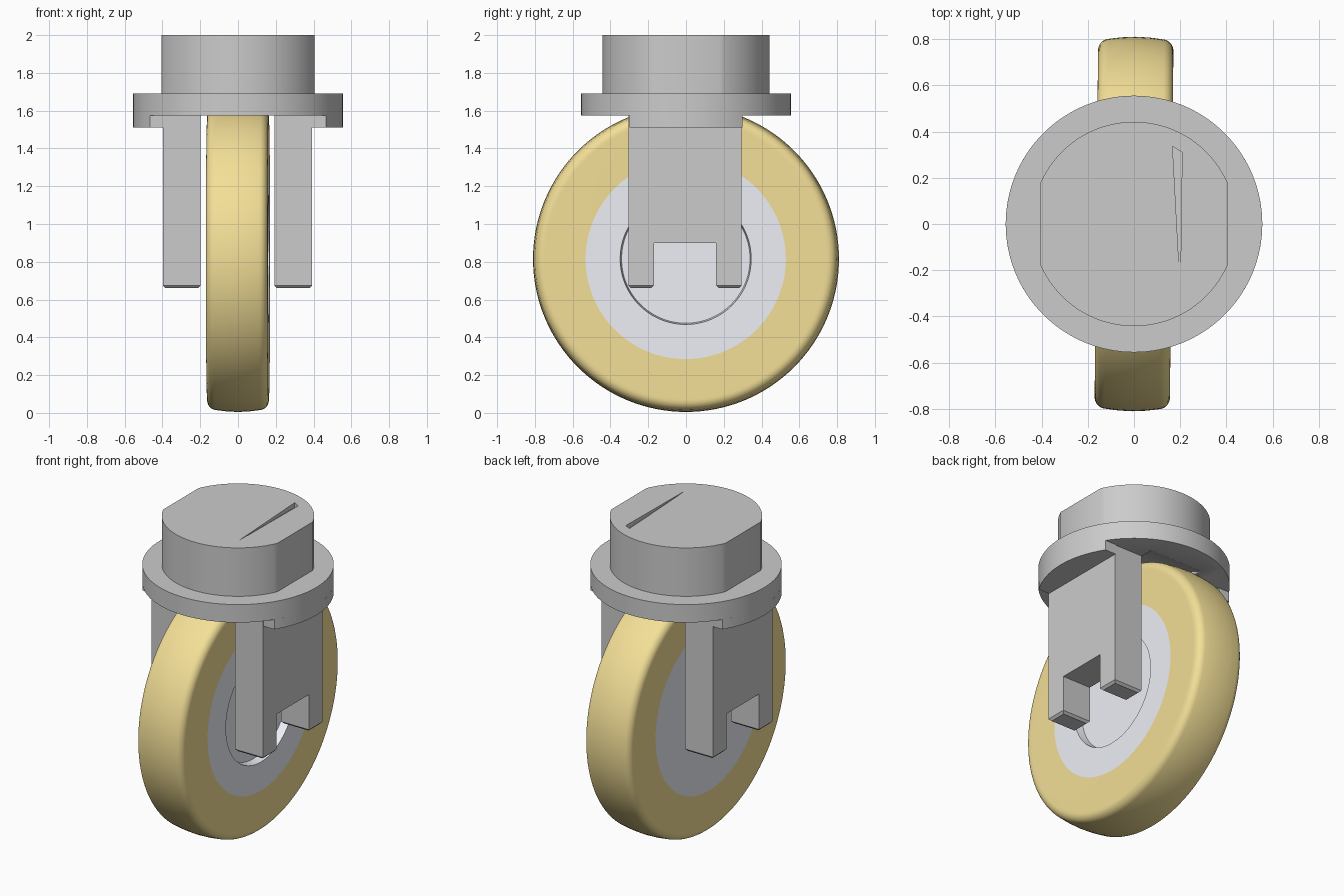
import bpy, bmesh, math
from mathutils import Matrix

if "Cube" in bpy.data.objects:
    bpy.data.objects.remove(bpy.data.objects["Cube"])

WHEEL_Z, WHEEL_R = 0.815, 0.81
FLANGE_R = 0.555


def material(name, rgb):
    m = bpy.data.materials.new(name)
    m.diffuse_color = (*rgb, 1)
    m.use_nodes = True
    m.node_tree.nodes["Principled BSDF"].inputs["Base Color"].default_value = m.diffuse_color
    return m


def finish(name, bm, mat=None, smooth=True):
    bmesh.ops.remove_doubles(bm, verts=bm.verts, dist=1e-5)
    bmesh.ops.recalc_face_normals(bm, faces=bm.faces)
    mesh = bpy.data.meshes.new(name)
    bm.to_mesh(mesh)
    bm.free()
    ob = bpy.data.objects.new(name, mesh)
    bpy.context.collection.objects.link(ob)
    if mat:
        mesh.materials.append(mat)
    if smooth:
        bpy.ops.object.select_all(action='DESELECT')
        ob.select_set(True)
        bpy.context.view_layer.objects.active = ob
        bpy.ops.object.shade_smooth_by_angle(angle=math.radians(30))
    return ob


def extruded(points, offset):
    """bmesh of a closed 3D outline pushed along offset"""
    bm = bmesh.new()
    face = bm.faces.new([bm.verts.new(p) for p in points])
    new = bmesh.ops.extrude_face_region(bm, geom=[face], use_keep_orig=True)['geom']
    bmesh.ops.translate(bm, vec=offset, verts=[g for g in new if isinstance(g, bmesh.types.BMVert)])
    return bm


def prism(name, outline, z0, z1):
    return finish(name, extruded([(x, y, z0) for x, y in outline], (0, 0, z1 - z0)))


def lathe(name, profile, mat, closed):
    """spin (x, radius) points about the wheel axle"""
    bm = bmesh.new()
    vs = [bm.verts.new((x, 0, r)) for x, r in profile]
    es = [bm.edges.new(p) for p in zip(vs, vs[1:])]
    if closed:
        es.append(bm.edges.new((vs[-1], vs[0])))
    bmesh.ops.spin(bm, geom=vs + es, cent=(0, 0, 0), axis=(1, 0, 0),
                   angle=2 * math.pi, steps=128, use_duplicate=False)
    ob = finish(name, bm, mat)
    ob.location.z = WHEEL_Z
    ob.rotation_euler.z = -0.01
    return ob


def cut(ob, cutter):
    mod = ob.modifiers.new("cut", 'BOOLEAN')
    mod.operation, mod.object, mod.solver = 'DIFFERENCE', cutter, 'EXACT'
    bpy.context.view_layer.objects.active = ob
    bpy.ops.object.modifier_apply(modifier=mod.name)
    bpy.data.objects.remove(cutter)


def arc(r, a0, a1, n):
    return [(r * math.cos(a0 + (a1 - a0) * i / n), r * math.sin(a0 + (a1 - a0) * i / n))
            for i in range(n + 1)]


yellow = material("tyre_yellow", (0.9, 0.74, 0.31))
lavender = material("hub_lavender", (0.86, 0.87, 0.93))

# Tyre: slightly crowned tread with rounded shoulders
half = [(0.162, 0.53), (0.163, 0.74)]
half += [(0.113 + x, 0.75 + y) for x, y in arc(0.05, 0, math.radians(82), 7)]
half += [(0.06, 0.807)]
profile = half + [(0, WHEEL_R)] + [(-x, r) for x, r in reversed(half)]
lathe("tyre", profile, yellow, True)

# Hub: flush disc, recessed on the right side only
lathe("hub", [(-0.162, 0), (-0.162, 0.53), (0.162, 0.53), (0.162, 0.347),
              (0.11, 0.34), (0.11, 0)], lavender, False)

# Flange with a curved clearance pocket for the wheel
flange = prism("flange", arc(FLANGE_R, 0, 2 * math.pi, 128)[:-1], 1.575, 1.69)
pocket = [(-0.192, y, z + WHEEL_Z) for y, z in arc(0.85, 0, 2 * math.pi, 128)[:-1]]
cut(flange, finish("pocket_cutter", extruded(pocket, (0.38, 0, 0))))

# Stem: round with two flats, and a thin sloping nick in its top
a = math.acos(0.404 / 0.442)
outline = arc(0.442, a, math.pi - a, 40) + arc(0.442, math.pi + a, 2 * math.pi - a, 40)
stem = prism("stem", outline, 1.69, 2.0)
bm = bmesh.new()
for x, y, z in [(0.167, 0.335, 1.97), (0.208, 0.31, 1.97), (0.167, 0.335, 2.02),
                (0.208, 0.31, 2.02), (0.2, -0.28, 1.999), (0.2, -0.28, 2.02)]:
    bm.verts.new((x, y, z))
bmesh.ops.convex_hull(bm, input=bm.verts)
cut(stem, finish("nick_cutter", bm, smooth=False))

# Fork legs with notched feet, and the shoulders joining them to the flange rim
leg = [(-0.305, 1.575), (-0.305, 0.66), (-0.17, 0.66), (-0.17, 0.90),
       (0.16, 0.90), (0.16, 0.66), (0.295, 0.66), (0.295, 1.575)]
b = math.asin(0.3 / FLANGE_R)
for side, x0 in (("left", -0.398), ("right", 0.192)):
    bm = extruded([(x0, y, z) for y, z in leg], (0.2, 0, 0))
    bmesh.ops.recalc_face_normals(bm, faces=bm.faces)
    feet = [e for e in bm.edges if all(v.co.z < 0.67 for v in e.verts)]
    bmesh.ops.bevel(bm, geom=feet, offset=0.014, segments=1, affect='EDGES')
    finish(f"{side}_fork_leg", bm, smooth=False)
    s = 1 if x0 > 0 else -1
    rim = [(0.39, 0.3), (0.39, -0.3)] + arc(FLANGE_R, -b, b, 24)
    prism(f"{side}_fork_shoulder", [(s * x, y) for x, y in rim], 1.512, 1.575)
